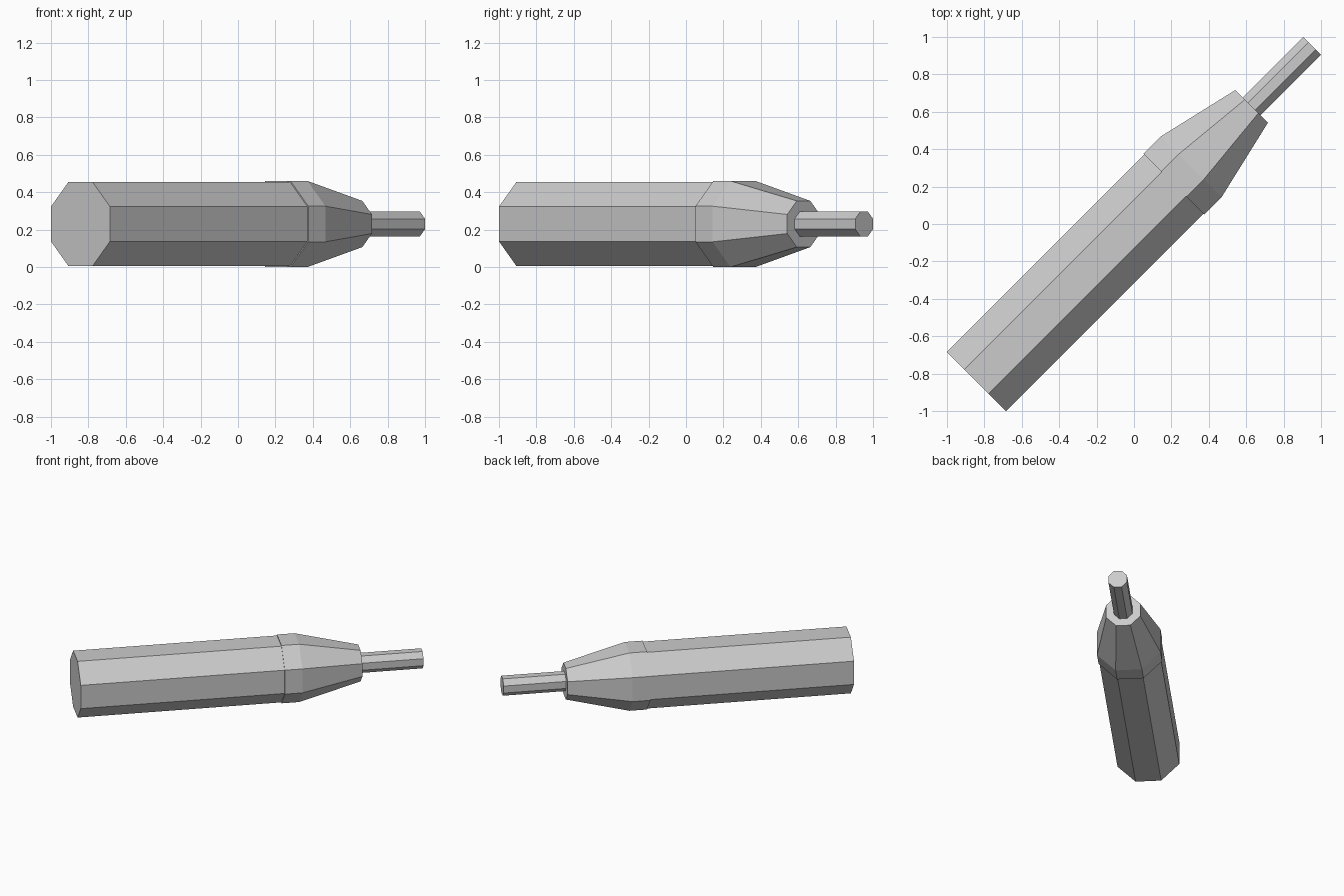
import bpy, bmesh, math

if "Cube" in bpy.data.objects:
    bpy.data.objects.remove(bpy.data.objects["Cube"])

grey = bpy.data.materials.new("light grey")
grey.diffuse_color = (0.6, 0.6, 0.6, 1)
grey.use_nodes = True
grey.node_tree.nodes["Principled BSDF"].inputs["Base Color"].default_value = grey.diffuse_color

AXIS_Z = 0.23
D = math.sqrt(0.5)


def octagon_part(name, sections):
    """Capped octagonal loft along the diagonal axis; sections = (distance, half width across flats)."""
    bm = bmesh.new()
    rings = []
    for dist, half in sections:
        r = half / math.cos(math.pi / 8)
        ring = []
        for i in range(8):
            a = math.pi / 8 + i * math.pi / 4
            u, v = r * math.cos(a), r * math.sin(a)
            ring.append(bm.verts.new(((dist + u) * D, (dist - u) * D, AXIS_Z + v)))
        rings.append(ring)
    for a, b in zip(rings, rings[1:]):
        for i in range(8):
            j = (i + 1) % 8
            bm.faces.new((a[i], a[j], b[j], b[i]))
    bm.faces.new(rings[0])
    bm.faces.new(rings[-1])
    bmesh.ops.recalc_face_normals(bm, faces=bm.faces)
    mesh = bpy.data.meshes.new(name)
    bm.to_mesh(mesh)
    bm.free()
    mesh.materials.append(grey)
    bpy.context.collection.objects.link(bpy.data.objects.new(name, mesh))


# long barrel, tapered collar and thin tip
octagon_part("barrel", [(-1.191, 0.2235), (0.36, 0.2235)])
octagon_part("collar", [(0.302, 0.23), (0.431, 0.23), (0.889, 0.1235)])
octagon_part("tip", [(0.85, 0.067), (1.347, 0.067)])
